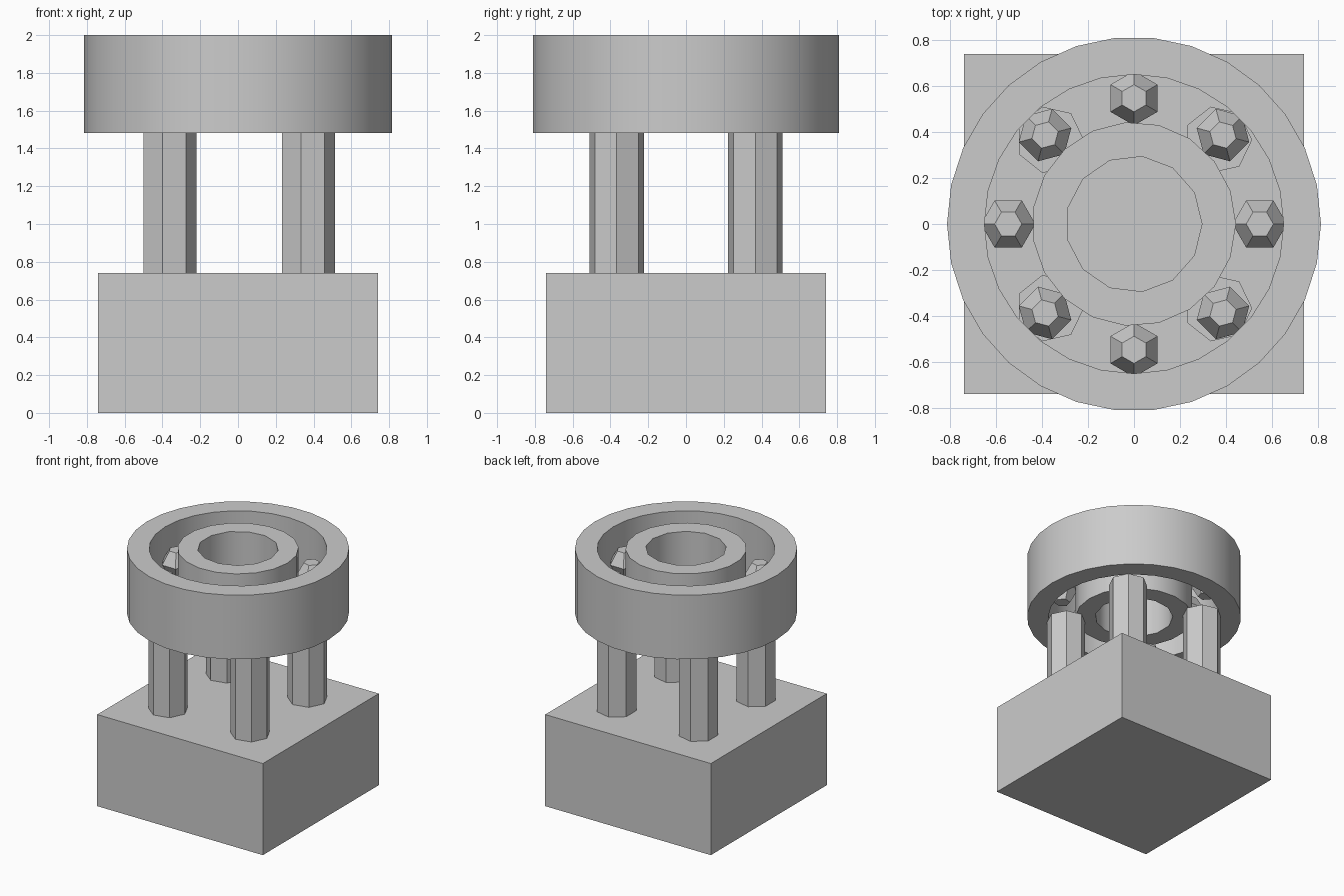
import bpy, bmesh
from math import cos, sin, pi, radians

if "Cube" in bpy.data.objects:
    bpy.data.objects.remove(bpy.data.objects["Cube"])

U = 2 / 27            # one design unit; the model is 27 units tall
BASE, POST, WIDTH = 10, 10, 7

grey = bpy.data.materials.new("plain grey")
grey.use_nodes = True
colour = (0.6, 0.6, 0.6, 1)
grey.diffuse_color = colour
grey.node_tree.nodes["Principled BSDF"].inputs["Base Color"].default_value = colour


def finish(name, bm, smooth=False):
    """Turn a bmesh into a scaled, coloured object."""
    bmesh.ops.recalc_face_normals(bm, faces=bm.faces)
    bmesh.ops.scale(bm, vec=(U, U, U), verts=bm.verts)
    mesh = bpy.data.meshes.new(name)
    bm.to_mesh(mesh)
    bm.free()
    mesh.materials.append(grey)
    obj = bpy.data.objects.new(name, mesh)
    bpy.context.collection.objects.link(obj)
    if smooth:
        bpy.ops.object.select_all(action='DESELECT')
        obj.select_set(True)
        bpy.context.view_layer.objects.active = obj
        bpy.ops.object.shade_smooth_by_angle(angle=radians(30))
    return obj


def loop(bm, radius, z, sides):
    return [bm.verts.new((radius * cos(2 * pi * i / sides),
                          radius * sin(2 * pi * i / sides), z)) for i in range(sides)]


def stack(name, sides, profile):
    """Closed faceted solid from (radius, height) pairs."""
    bm = bmesh.new()
    loops = [loop(bm, r, z, sides) for r, z in profile]
    for low, high in zip(loops, loops[1:]):
        for i in range(sides):
            j = (i + 1) % sides
            bm.faces.new((low[i], low[j], high[j], high[i]))
    bm.faces.new(loops[0])
    bm.faces.new(loops[-1])
    return finish(name, bm)


def ring(name, outer, outer_sides, inner, inner_sides):
    """Bearing ring whose bore and rim may have different side counts."""
    bm = bmesh.new()
    z = BASE + POST
    edges = []
    for radius, sides in ((outer, outer_sides), (inner, inner_sides)):
        verts = loop(bm, radius, z, sides)
        edges += [bm.edges.new((verts[i - 1], verts[i])) for i in range(sides)]
    bmesh.ops.triangle_fill(bm, edges=edges, use_beauty=True, normal=(0, 0, 1))
    top = bmesh.ops.extrude_face_region(bm, geom=bm.faces[:])["geom"]
    bmesh.ops.translate(bm, vec=(0, 0, WIDTH),
                        verts=[v for v in top if isinstance(v, bmesh.types.BMVert)])
    return finish(name, bm, smooth=True)


# Square base block
bm = bmesh.new()
bmesh.ops.create_cube(bm, size=1)
bmesh.ops.scale(bm, vec=(20, 20, BASE), verts=bm.verts)
bmesh.ops.translate(bm, vec=(0, 0, BASE / 2), verts=bm.verts)
finish("base_block", bm)

# Four seven-sided posts, all facing the same way
for k in range(4):
    a = radians(45 + 90 * k)
    post = stack(f"post_{k + 1}", 7, [(2, BASE), (2, BASE + POST)])
    post.location = (7 * cos(a) * U, 7 * sin(a) * U, 0)

# Bearing rings
ring("outer_ring", 11, 30, 8.8, 28)
ring("inner_ring", 6, 19, 4, 13)

# Eight coarse balls between the rings, each turned to its own angle
R = 1.6
for k in range(8):
    a = radians(45 * k)
    ball = stack(f"ball_{k + 1}", 6, [(R * sin(t), -R * cos(t))
                                      for t in (pi / 6, pi / 2, 5 * pi / 6)])
    ball.location = (7.4 * cos(a) * U, 7.4 * sin(a) * U, (BASE + POST + WIDTH / 2) * U)
    ball.rotation_euler.z = a
